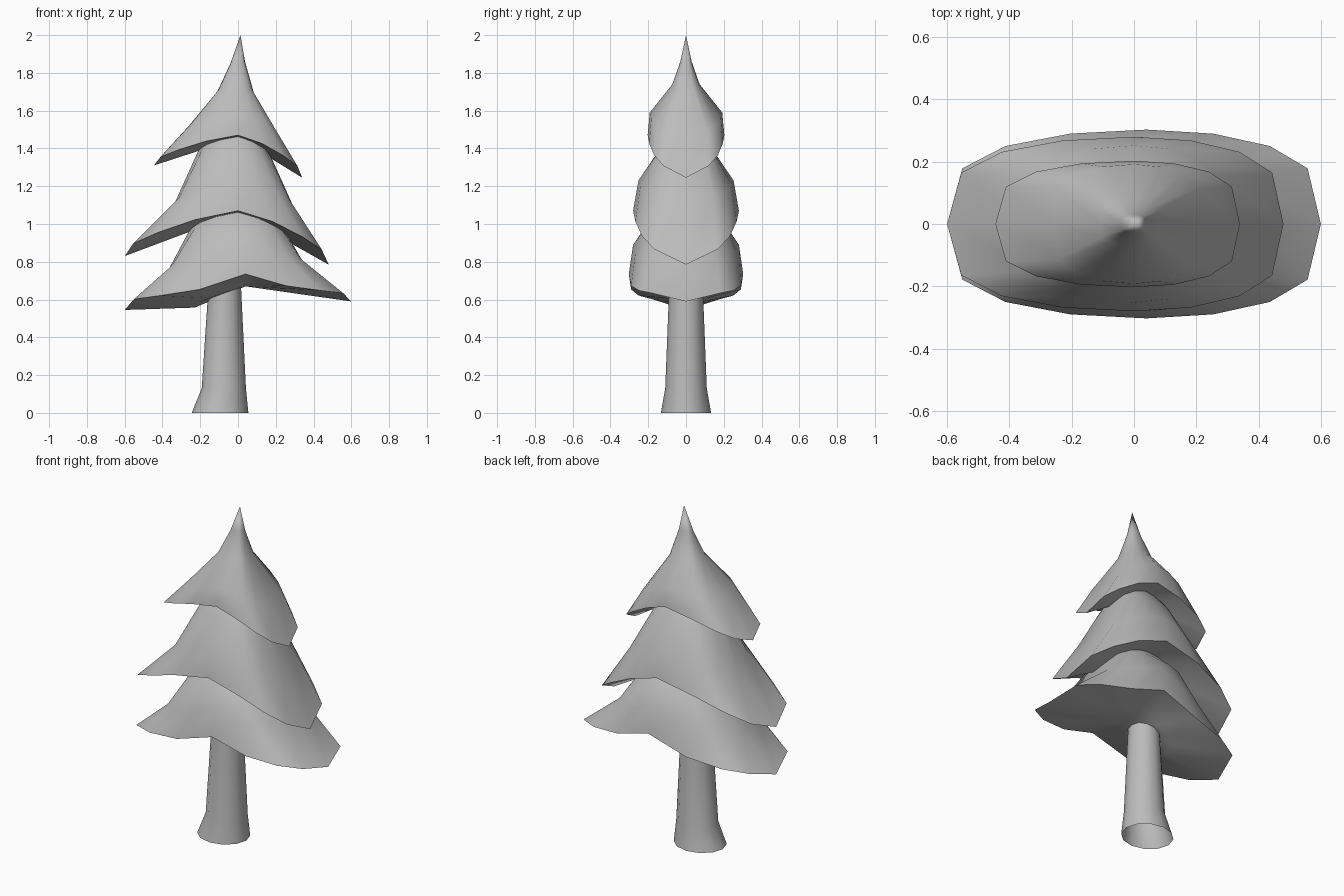
import bpy
import bmesh
from math import cos, sin, pi, copysign

if "Cube" in bpy.data.objects:
    bpy.data.objects.remove(bpy.data.objects["Cube"])

grey = bpy.data.materials.new("plain_grey")
grey.use_nodes = True
grey.diffuse_color = (0.5, 0.5, 0.5, 1)
grey.node_tree.nodes["Principled BSDF"].inputs["Base Color"].default_value = (0.5, 0.5, 0.5, 1)

SIDES = 16


def finish(bm, name):
    """Turn a bmesh into a smooth-shaded grey object with crisp rims."""
    bmesh.ops.recalc_face_normals(bm, faces=bm.faces)
    mesh = bpy.data.meshes.new(name)
    bm.to_mesh(mesh)
    bm.free()
    obj = bpy.data.objects.new(name, mesh)
    bpy.context.collection.objects.link(obj)
    mesh.materials.append(grey)
    bpy.ops.object.select_all(action='DESELECT')
    obj.select_set(True)
    bpy.context.view_layer.objects.active = obj
    bpy.ops.object.shade_smooth_by_angle(angle=pi / 3)
    return obj


def bridge(bm, a, b):
    for i in range(len(a)):
        j = (i + 1) % len(a)
        bm.faces.new((a[i], a[j], b[j], b[i]))


def fan(bm, ring, point):
    tip = bm.verts.new(point)
    for i in range(len(ring)):
        bm.faces.new((ring[i], ring[(i + 1) % len(ring)], tip))


def branch_ring(bm, spec, cx, droop):
    """Squarish oval ring whose left and right ends hang lower than its middle."""
    x_min, x_max, depth, z_min_x, z_mid, z_max_x = spec
    ring = []
    for i in range(SIDES):
        a = 2 * pi * i / SIDES
        c, s = cos(a), sin(a)
        reach = x_max - cx if c > 0 else cx - x_min
        end = z_max_x if c > 0 else z_min_x
        step = min(i % 8, 8 - i % 8)          # 0 at the tips, 4 at the middle
        z = z_mid + (end - z_mid) * droop[4 - step]
        y = depth * copysign(abs(s) ** 0.55, s) if step else 0
        ring.append(bm.verts.new((cx + reach * c, y, z)))
    return ring


def branch_tier(name, specs, apex, under_z, cx=0.0, droop=(0, 0.2, 0.48, 0.72, 1), sag=0.0):
    bm = bmesh.new()
    rings = [branch_ring(bm, s, cx, droop) for s in specs]
    for lower, upper in zip(rings, rings[1:]):
        bridge(bm, lower, upper)
    fan(bm, rings[-1], apex)
    # underside, slightly sagging towards -x
    inner = []
    for v in rings[0]:
        x, y, z = v.co
        drop = sag * max(0, (cx - x) / (cx - specs[0][0]))
        inner.append(bm.verts.new((cx + (x - cx) * 0.42, y * 0.42,
                                   under_z + (z - under_z) * 0.42 - drop)))
    bridge(bm, rings[0], inner)
    fan(bm, inner, (cx, 0, under_z))
    return finish(bm, name)


# Foliage tiers: rings of (min x, max x, depth, z at min x, z in the middle, z at max x)
branch_tier("top_branches", [
    (-0.445, 0.34, 0.203, 1.31, 1.47, 1.245),
    (-0.26, 0.22, 0.192, 1.52, 1.59, 1.455),
    (-0.11, 0.085, 0.072, 1.70, 1.74, 1.69),
    (-0.04, 0.037, 0.03, 1.85, 1.86, 1.86),
], (0.013, 0, 2.0), 1.455)

branch_tier("middle_branches", [
    (-0.6, 0.48, 0.28, 0.83, 1.07, 0.785),
    (-0.34, 0.29, 0.252, 1.10, 1.23, 1.10),
    (-0.205, 0.155, 0.15, 1.40, 1.38, 1.40),
    (-0.1, 0.07, 0.08, 1.50, 1.50, 1.50),
], (0, 0, 1.54), 1.055)

branch_tier("bottom_branches", [
    (-0.6, 0.6, 0.303, 0.545, 0.735, 0.59),
    (-0.38, 0.35, 0.28, 0.735, 0.89, 0.79),
    (-0.25, 0.24, 0.22, 0.98, 0.98, 0.98),
    (-0.12, 0.12, 0.1, 1.10, 1.10, 1.10),
], (0, 0, 1.13), 0.67, cx=0.04, droop=(0, 0.43, 0.6, 0.7, 1), sag=0.06)

# Trunk: open tube flaring at the foot, rings of (centre x, x radius, y radius, z)
bm = bmesh.new()
previous = None
for cx, rx, ry, z in [(-0.095, 0.15, 0.133, 0), (-0.075, 0.117, 0.11, 0.13),
                      (-0.07, 0.085, 0.088, 0.69)]:
    ring = [bm.verts.new((cx + rx * cos(2 * pi * i / 12), ry * sin(2 * pi * i / 12), z))
            for i in range(12)]
    if previous:
        bridge(bm, previous, ring)
    previous = ring
finish(bm, "trunk")
